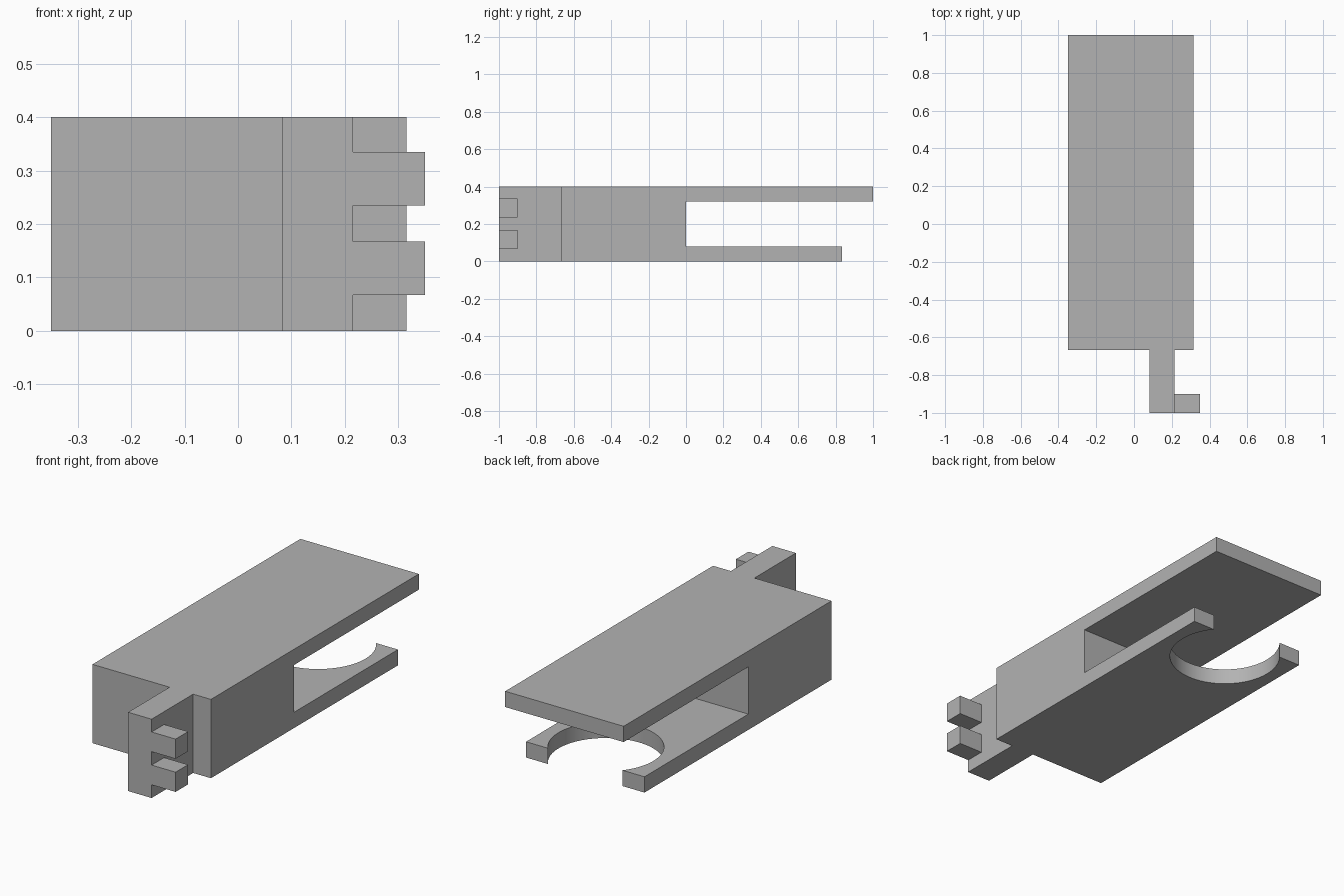
import bpy
import bmesh
import math

cube = bpy.data.objects.get("Cube")
if cube:
    bpy.data.objects.remove(cube, do_unlink=True)

grey = bpy.data.materials.new("plain grey")
grey.use_nodes = True
colour = (0.45, 0.45, 0.45, 1)
grey.diffuse_color = colour
grey.node_tree.nodes["Principled BSDF"].inputs["Base Color"].default_value = colour


def extrude_x(name, profile, x0, x1):
    """Prism along x from a closed (y, z) profile."""
    bm = bmesh.new()
    face = bm.faces.new([bm.verts.new((x0, y, z)) for y, z in profile])
    new = bmesh.ops.extrude_face_region(bm, geom=[face])["geom"]
    verts = [v for v in new if isinstance(v, bmesh.types.BMVert)]
    bmesh.ops.translate(bm, verts=verts, vec=(x1 - x0, 0, 0))
    bmesh.ops.recalc_face_normals(bm, faces=bm.faces)
    mesh = bpy.data.meshes.new(name)
    bm.to_mesh(mesh)
    bm.free()
    mesh.materials.append(grey)
    obj = bpy.data.objects.new(name, mesh)
    bpy.context.collection.objects.link(obj)
    return obj


def box(name, x0, x1, y0, y1, z0, z1):
    return extrude_x(name, [(y0, z0), (y1, z0), (y1, z1), (y0, z1)], x0, x1)


LEFT, RIGHT = 0.315, -0.35
FRONT, TOP = -0.667, 0.4

# Body: solid front block with a long upper plate and a shorter lower plate
body = extrude_x("body", [
    (FRONT, 0), (0.833, 0), (0.833, 0.08), (0, 0.08),
    (0, 0.32), (1, 0.32), (1, TOP), (FRONT, TOP)], RIGHT, LEFT)

# Round notch opening at the rear of the lower plate
bpy.ops.mesh.primitive_cylinder_add(
    vertices=96, radius=0.267, depth=0.3,
    location=((LEFT + RIGHT) / 2, 0.667, 0.04))
cutter = bpy.context.object
cutter.name = "notch_cutter"
cutter.hide_render = True
cutter.data.materials.append(grey)
notch = body.modifiers.new("notch", "BOOLEAN")
notch.operation = "DIFFERENCE"
notch.solver = "EXACT"
notch.object = cutter

bpy.ops.object.select_all(action="DESELECT")
body.select_set(True)
bpy.context.view_layer.objects.active = body
bpy.ops.object.modifier_apply(modifier="notch")
bpy.data.objects.remove(cutter, do_unlink=True)
bpy.ops.object.shade_smooth_by_angle(angle=math.radians(30))

# Front tongue with two square side teeth
box("front_tongue", 0.083, 0.215, -1, FRONT, 0, TOP)
for name, z in (("lower_tooth", 0.067), ("upper_tooth", 0.235)):
    box(name, 0.215, 0.35, -1, -0.9, z, z + 0.1)
